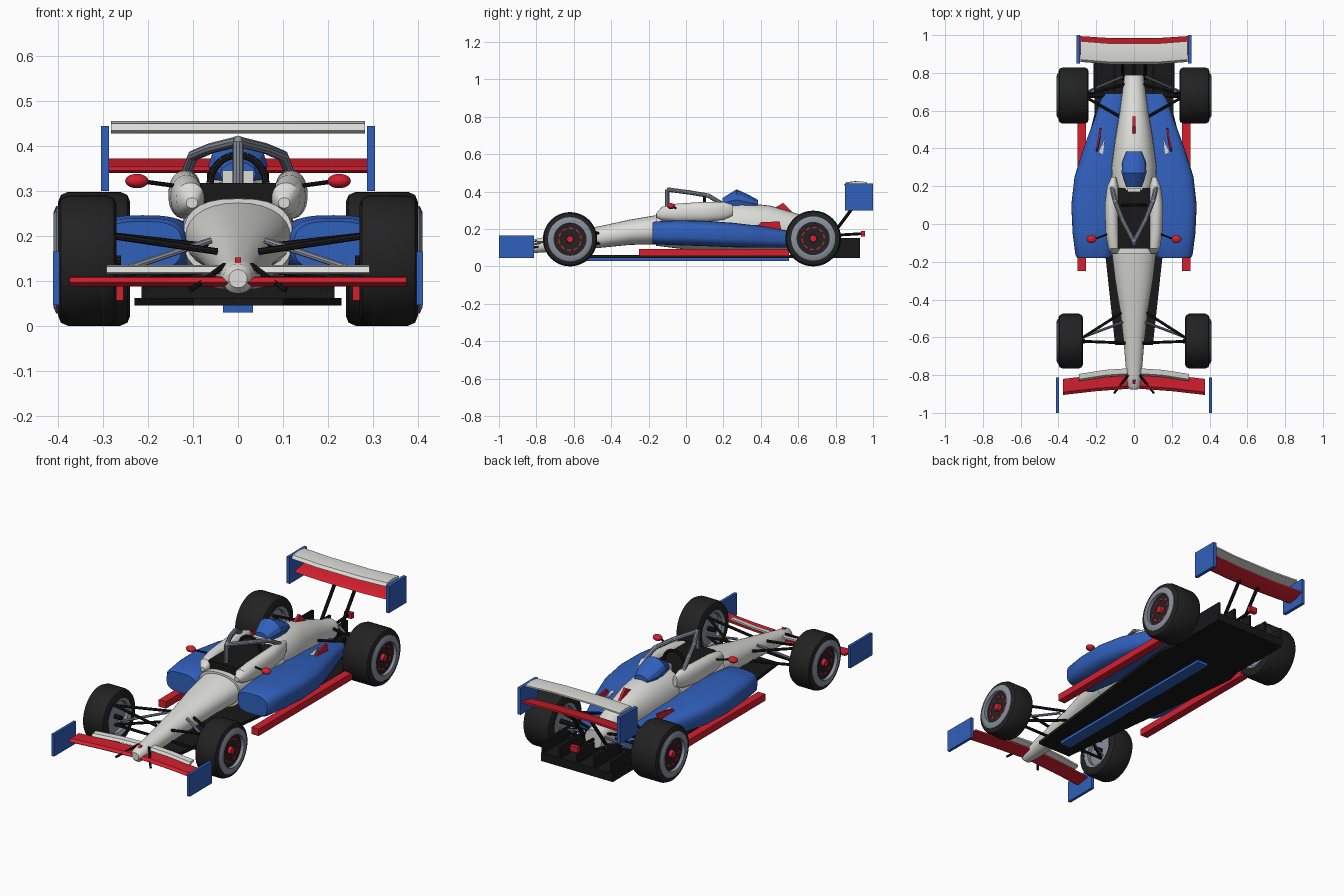
import bpy, bmesh, math
from mathutils import Vector

if "Cube" in bpy.data.objects:
    bpy.data.objects.remove(bpy.data.objects["Cube"])

def mat(name, c):
    m = bpy.data.materials.new(name)
    m.diffuse_color = (*c, 1)
    m.use_nodes = True
    m.node_tree.nodes["Principled BSDF"].inputs["Base Color"].default_value = m.diffuse_color
    return m

WHITE = mat("warm white", (0.72, 0.72, 0.69))
BLUE = mat("racing blue", (0.03, 0.115, 0.5))
RED = mat("bright red", (0.66, 0.014, 0.028))
TYRE = mat("tyre black", (0.016, 0.016, 0.016))
CARBON = mat("carbon black", (0.009, 0.009, 0.01))
METAL = mat("blue grey metal", (0.25, 0.28, 0.34))

def finish(name, bm, m, smooth=35):
    bmesh.ops.remove_doubles(bm, verts=bm.verts, dist=1e-5)
    bmesh.ops.recalc_face_normals(bm, faces=bm.faces)
    me = bpy.data.meshes.new(name)
    bm.to_mesh(me)
    bm.free()
    me.materials.append(m)
    ob = bpy.data.objects.new(name, me)
    bpy.context.collection.objects.link(ob)
    if smooth:
        bpy.context.view_layer.objects.active = ob
        ob.select_set(True)
        bpy.ops.object.shade_smooth_by_angle(angle=math.radians(smooth))
        ob.select_set(False)
    return ob

def skin(name, rings, m, smooth=35, loop=False):
    bm = bmesh.new()
    vs = [[bm.verts.new(p) for p in r] for r in rings]
    n = len(vs[0])
    pairs = list(zip(vs, vs[1:])) + ([(vs[-1], vs[0])] if loop else [])
    for a, b in pairs:
        for i in range(n):
            j = (i + 1) % n
            bm.faces.new((a[i], a[j], b[j], b[i]))
    if not loop:
        bm.faces.new(vs[0])
        bm.faces.new(vs[-1])
    return finish(name, bm, m, smooth)

# body skin through superellipse sections (y, x0, x1, z0, z1)
def loft(name, secs, m, power=2.0, s=1, n=28, smooth=35):
    rings = []
    for y, x0, x1, z0, z1 in secs:
        r = []
        for i in range(n):
            t = 2 * math.pi * i / n
            c, d = math.cos(t), math.sin(t)
            u = math.copysign(abs(c) ** (2 / power), c)
            v = math.copysign(abs(d) ** (2 / power), d)
            r.append((s * ((x0 + x1) / 2 + u * (x1 - x0) / 2), y, (z0 + z1) / 2 + v * (z1 - z0) / 2))
        rings.append(r)
    return skin(name, rings, m, smooth)

def box(name, x0, x1, y0, y1, z0, z1, m):
    rings = [[(x, y0, z0), (x, y1, z0), (x, y1, z1), (x, y0, z1)] for x in (x0, x1)]
    return skin(name, rings, m, 0)

def rod(name, a, b, r, m, n=10):
    a, b = Vector(a), Vector(b)
    q = (b - a).to_track_quat('Z', 'Y')
    ring = [q @ Vector((r * math.cos(2 * math.pi * i / n), r * math.sin(2 * math.pi * i / n), 0)) for i in range(n)]
    return skin(name, [[p + v for v in ring] for p in (a, b)], m)

# closed (radius, x) profile turned around the axle
def lathe(name, prof, centre, s, m, n=48):
    cx, cy, cz = centre
    rings = [[(s * (cx + x), cy + r * math.cos(2 * math.pi * k / n), cz + r * math.sin(2 * math.pi * k / n))
              for r, x in prof] for k in range(n)]
    return skin(name, rings, m, 35, True)

# wing blade: profile (dy, z) carried along stations (x, y offset)
def wing(name, stations, prof, m):
    return skin(name, [[(x, y + dy, z) for dy, z in prof] for x, y in stations], m, 30)

def plate(name, outline, z0, z1, m):
    return skin(name, [[(x, y, z) for x, y in outline] for z in (z0, z1)], m, 0)

def ball(name, c, r, m):
    bm = bmesh.new()
    bmesh.ops.create_uvsphere(bm, u_segments=20, v_segments=12, radius=1)
    for v in bm.verts:
        v.co = Vector((c[i] + v.co[i] * r[i] for i in range(3)))
    return finish(name, bm, m)

# nose, tub and engine cover
def sym(secs):
    return [(y, -w, w, z0, z1) for y, w, z0, z1 in secs]
loft("nose", sym([(-.875, .02, .085, .125), (-.86, .033, .072, .138), (-.8, .04, .072, .147), (-.62, .055, .085, .185),
                  (-.45, .075, .1, .217), (-.3, .1, .115, .25), (-.15, .118, .118, .275)]), WHITE, 2.2)
loft("tub", sym([(-.16, .122, .11, .283), (0, .128, .09, .285), (.22, .128, .08, .3)]), WHITE, 2.6)
loft("engine_cover", sym([(.18, .115, .08, .325), (.3, .12, .08, .34), (.45, .1, .08, .325), (.6, .075, .09, .28),
                          (.74, .057, .11, .225), (.79, .05, .12, .215)]), WHITE, 2.2)
box("cockpit_well", -.085, .085, -.13, .19, .2, .318, CARBON)
loft("airbox", sym([(.195, .04, .31, .365), (.27, .066, .3, .412), (.33, .062, .3, .385), (.385, .04, .31, .355)]),
     BLUE, 2, 1, 12, 25)
box("headrest", -.035, .035, .17, .19, .31, .345, WHITE)
skin("engine_fin", [[(x, .47, .31), (x, .58, .28), (x, .56, .3), (x, .52, .34)] for x in (-.007, .007)], RED, 0)
skin("nose_marker", [[(x, -.86, .13), (x, -.82, .135), (x, -.83, .152)] for x in (-.007, .007)], RED, 0)

# steering wheel arch
arch = [(.062 * math.cos(a), .1, .318 + .062 * math.sin(a)) for a in (math.pi * i / 10 for i in range(11))]
for a, b in zip(arch, arch[1:]):
    rod("steering_wheel_arch", a, b, .008, CARBON, 8)

# halo
rod("halo_post", (0, -.1, .3), (0, -.1, .41), .012, METAL)
ball("halo_joint", (0, -.09, .41), (.013,) * 3, METAL)

# floor, plank and diffuser
half = [(.1, -.64), (.15, -.18), (.2, .2), (.23, .5), (.21, .58), (.21, .93)]
plate("floor", half + [(-x, y) for x, y in reversed(half)], .045, .062, CARBON)
plate("plank", [(-.033, -.55), (.033, -.55), (.033, .55), (-.033, .55)], .03, .046, BLUE)
box("diffuser", -.215, .215, .72, .93, .046, .09, CARBON)
for i in range(5):
    x = -.205 + i * .1025
    box("diffuser_fin", x - .006, x + .006, .7, .93, .08, .152, CARBON)
box("rear_light", -.022, .022, .935, .957, .16, .19, RED)
rod("rear_light_stalk", (0, .78, .165), (0, .94, .175), .008, CARBON)

# wings
wing("front_wing", [(-.375, -.905), (-.2, -.885), (0, -.87), (.2, -.885), (.375, -.905)],
     [(0, .096), (.012, .088), (.085, .1), (.085, .11), (.015, .108)], RED)
wing("front_flap", [(-.292, -.832), (-.15, -.81), (0, -.8), (.15, -.81), (.292, -.832)],
     [(0, .119), (.008, .115), (.038, .126), (.038, .135), (.01, .132)], WHITE)
wing("rear_wing_main", [(-.29, .895), (-.12, .884), (.12, .884), (.29, .895)],
     [(0, .346), (.012, .34), (.06, .345), (.1, .362), (.1, .372), (.05, .36), (.012, .355)], RED)
wing("rear_wing_upper", [(-.282, .858), (-.12, .845), (.12, .845), (.282, .858)],
     [(0, .435), (.012, .428), (.06, .432), (.11, .442), (.11, .45), (.06, .456), (.012, .45)], WHITE)

TWO_PI = 2 * math.pi
for s in (-1, 1):
    side = "left" if s < 0 else "right"
    def P(x, y, z):
        return (s * x, y, z)
    # sidepods, cockpit sides, floor edge bars
    loft(side + "_sidepod", [(-.18, .125, .3, .125, .232), (-.165, .115, .31, .118, .24), (-.05, .1, .325, .113, .246),
                             (.1, .09, .332, .108, .244), (.25, .08, .315, .102, .233), (.4, .07, .268, .1, .216),
                             (.55, .06, .212, .1, .19), (.69, .04, .165, .1, .165)], BLUE, 3, s, 36)
    loft(side + "_cockpit_side", [(-.157, .09, .115, .262, .285), (-.13, .075, .137, .246, .318),
                                  (-.05, .078, .15, .238, .335), (.1, .082, .155, .238, .345),
                                  (.2, .082, .142, .248, .345), (.248, .095, .12, .27, .33)], WHITE, 2.2, s)
    box(side + "_floor_edge", s * .255, s * .298, -.25, .55, .056, .093, RED)
    skin(side + "_sidepod_fin", [[P(x, .37, .2), P(x - .02, .51, .19), P(x - .02, .5, .24), P(x, .4, .236)]
                                 for x in (.192, .201)], RED, 0)
    plate(side + "_sidepod_flash", [(s * .15, .47), (s * .185, .38), (s * .165, .37)], .213, .221, WHITE)
    # halo arm
    path = [P(0, -.095, .41), P(.06, .02, .395), P(.1, .12, .378), P(.118, .2, .33)]
    for a, b in zip(path, path[1:]):
        rod(side + "_halo_arm", a, b, .012, METAL)
        ball(side + "_halo_elbow", b, (.012,) * 3, METAL)
    # mirrors
    ball(side + "_mirror", P(.225, -.08, .322), (.026, .021, .016), RED)
    rod(side + "_mirror_stalk", P(.13, -.05, .31), P(.21, -.08, .321), .005, CARBON)
    # endplates and wing mounts
    box(side + "_front_endplate", s * .397, s * .412, -1, -.812, .046, .165, BLUE)
    box(side + "_rear_endplate", s * .287, s * .305, .85, 1, .3, .444, BLUE)
    rod(side + "_rear_wing_strut", P(.06, .77, .15), P(.06, .92, .352), .009, CARBON)
    rod(side + "_front_wing_strut", P(.03, -.8, .135), P(.105, -.895, .08), .006, CARBON)

    # wheels and suspension
    for end, y, R, x0 in (("front", -.62, .145, .27), ("rear", .68, .149, .24)):
        w = (.4 - x0) / 2
        c = (x0 + w, y, R)
        nm = side + "_" + end
        lathe(nm + "_tyre", [(.1, -w), (R - .022, -w), (R - .007, -w + .006), (R, -w + .022), (R, w - .022),
                             (R - .007, w - .006), (R - .022, w), (.1, w)], c, s, TYRE)
        lathe(nm + "_rim", [(.084, -w + .01), (.102, -w), (.102, w - .005), (.118, w - .002), (.118, w + .004),
                            (.105, w + .01), (.086, w + .01)], c, s, METAL)
        lathe(nm + "_wheel_cover", [(.0, w - .015), (.088, w - .008), (.088, w - .03), (0, w - .03)], c, s, TYRE)
        lathe(nm + "_brake_disc", [(0, -w + .03), (.09, -w + .03), (.09, -w + .045), (0, -w + .045)], c, s, METAL)
        lathe(nm + "_hub", [(0, w + .004), (.018, w + .004), (.022, w - .02), (0, w - .02)], c, s, RED, 24)
        for k in range(10):
            a0 = TWO_PI * k / 10
            seg = [(r, a0 + d) for r, d in ((.056, 0), (.063, 0), (.063, .2), (.063, .4), (.056, .4), (.056, .2))]
            skin(nm + "_rim_mark", [[(s * (.4 + x), y + r * math.cos(a), R + r * math.sin(a)) for r, a in seg]
                                    for x in (-.014, -.007)], RED, 0)
        hx = x0 + .03
        if end == "front":
            arms = [(.203, .05, -.46, .175), (.203, .045, -.63, .165), (.1, .05, -.46, .125), (.1, .04, -.63, .105)]
        else:
            arms = [(.2, .06, .56, .2), (.2, .05, .74, .19), (.1, .06, .56, .13), (.1, .05, .74, .13)]
        for zh, x, ya, za in arms:
            rod(nm + "_wishbone", P(hx, y, zh), P(x, ya, za), .0075, CARBON, 8)
        rod(nm + "_pushrod", P(hx, y + .01, .11), P(.06, y + .1, .19), .007, METAL, 8)
        rod(nm + "_axle", P(x0 + .06, y, R), P(x0 - .01 if end == "front" else .03, y, R), .012, CARBON)
